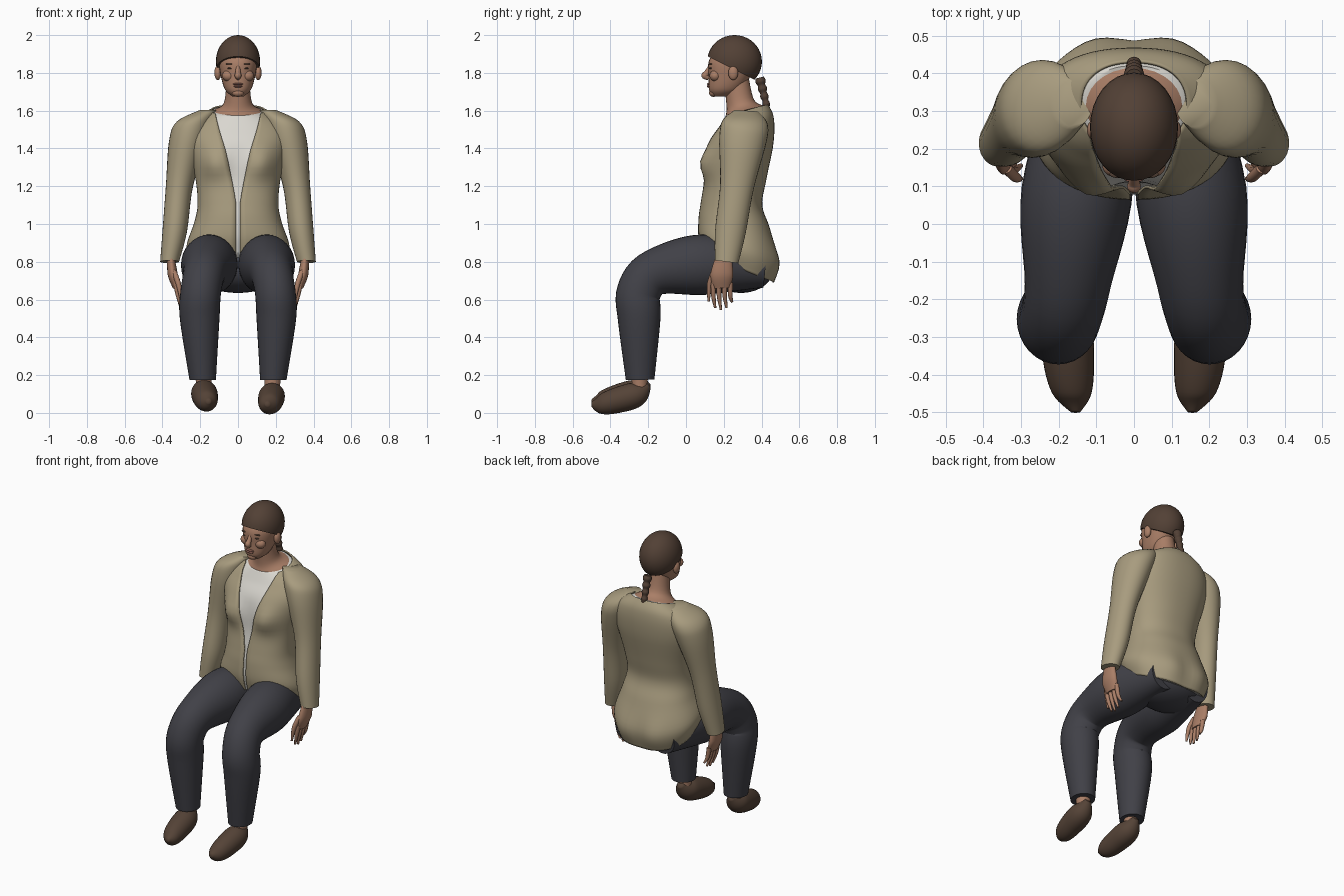
import bpy, bmesh
from math import sin, cos, asin, atan2, pi, exp

cube = bpy.data.objects.get("Cube")
if cube:
    bpy.data.objects.remove(cube)


def material(name, red, green, blue):
    mat = bpy.data.materials.new(name)
    mat.use_nodes = True
    mat.diffuse_color = (red, green, blue, 1)
    shader = mat.node_tree.nodes["Principled BSDF"]
    shader.inputs["Base Color"].default_value = mat.diffuse_color
    shader.inputs["Roughness"].default_value = .8
    return mat


SKIN = material("skin", .4, .21, .135)
LIP = material("lip", .3, .13, .1)
HAIR = material("brown hair", .085, .052, .036)
TAN = material("tan jacket", .39, .33, .21)
WHITE = material("white shirt", .7, .68, .63)
DARK = material("charcoal trousers", .052, .052, .063)
SHOE = material("brown shoe", .09, .056, .038)


def finish(name, bm, mat):
    bmesh.ops.recalc_face_normals(bm, faces=bm.faces)
    mesh = bpy.data.meshes.new(name)
    bm.to_mesh(mesh)
    bm.free()
    mesh.materials.append(mat)
    obj = bpy.data.objects.new(name, mesh)
    bpy.context.collection.objects.link(obj)
    bpy.ops.object.select_all(action="DESELECT")
    obj.select_set(True)
    bpy.context.view_layer.objects.active = obj
    bpy.ops.object.shade_smooth_by_angle(angle=pi / 3)
    return obj


def smooth_points(points, steps=6):
    """Smooth curve through all the given rows of values."""
    out = []
    last = len(points) - 1
    for i in range(last):
        rows = [points[max(0, min(last, i + k))] for k in (-1, 0, 1, 2)]
        for step in range(steps):
            t = step / steps
            out.append([b + t / 2 * (c - a + t * (2 * a - 5 * b + 4 * c - d + t * (3 * (b - c) + d - a)))
                        for a, b, c, d in zip(*rows)])
    return out + [points[last]]


def skin_rings(name, rings, mat, segments=28, gap=None, power=1, bumps=None):
    """Rings hold a centre, half width, and half depth along y and z.
    A gap rule leaves the front open by that half width at each height."""
    bm = bmesh.new()
    loops = []
    for x, y, z, width, deep, rise in rings:
        start = asin(min(1, gap(z) / width) ** (1 / power)) if gap else 0
        loop = []
        for k in range(segments + 1 if gap else segments):
            angle = start + 2 * (pi - start) * k / segments
            s, c = [abs(f) ** power * (1 if f > 0 else -1) for f in (sin(angle), cos(angle))]
            px, py, pz = x + width * s, y - deep * c, z - rise * c
            if bumps:
                py += bumps(abs(px), pz, c)
            loop.append(bm.verts.new((px, py, pz)))
        loops.append(loop)
    for low, high in zip(loops, loops[1:]):
        for k in range(segments):
            j = (k + 1) % len(low)
            bm.faces.new((low[k], low[j], high[j], high[k]))
    if not gap:
        bm.faces.new(loops[0])
        bm.faces.new(loops[-1])
    return finish(name, bm, mat)


def column(name, rows, mat, slope, inset=0, **options):
    """Upright part from rows of height, half width, front and back."""
    rings = []
    for z, width, front, back in smooth_points(rows):
        deep = (back - front) / 2 - inset
        rings.append((0, (front + back) / 2, z, width - inset, deep, deep * slope(z)))
    return skin_rings(name, rings, mat, **options)


def limb(name, path, mat, side=1, ratio=1, lift=0, **options):
    """Tube along a path of x, y, z, radius; ratio is depth over width."""
    points = smooth_points(path)
    rings = []
    for i, (x, y, z, radius) in enumerate(points):
        before, after = points[max(0, i - 1)], points[min(len(points) - 1, i + 1)]
        tilt = atan2(after[1] - before[1], before[2] - after[2])
        deep = radius * ratio
        rings.append((x * side, y, z + lift, radius, deep * cos(tilt), deep * sin(tilt)))
    return skin_rings(name, rings, mat, **options)


def blob(name, place, size, mat, cut=None):
    bm = bmesh.new()
    bmesh.ops.create_uvsphere(bm, u_segments=32, v_segments=20, radius=1)
    bmesh.ops.scale(bm, vec=size, verts=bm.verts)
    bmesh.ops.translate(bm, vec=place, verts=bm.verts)
    if cut:
        everything = bm.verts[:] + bm.edges[:] + bm.faces[:]
        bmesh.ops.bisect_plane(bm, geom=everything, plane_co=cut[0], plane_no=cut[1], clear_inner=True)
        bmesh.ops.holes_fill(bm, edges=[edge for edge in bm.edges if edge.is_boundary])
    return finish(name, bm, mat)


def body_bumps(x, z, c):
    """Bust at the front, cleft seat at the back."""
    if c > 0:
        return -.05 * c * exp(-((x - .13) / .075) ** 2 - ((z - 1.32) / .075) ** 2)
    return -.02 * c * exp(-((x - .11) / .08) ** 2 - ((z - .78) / .1) ** 2)


def body_slope(z):
    """The hem drops towards the back, the collar rises."""
    return 1.3 * (min(0, z - 1.1) + max(0, z - 1.4))


def lapel_gap(z):
    return .01 + .25 * max(0, z - 1.1) ** 1.2


def level(z):
    return 0


def neck_slope(z):
    return .25


# Open jacket over a shirt of the same shape
torso = [(.77, .24, .09, .46), (.87, .27, .07, .48), (1, .23, .07, .44), (1.1, .21, .08, .4),
         (1.23, .22, .1, .42), (1.43, .26, .12, .46), (1.54, .23, .17, .46), (1.6, .14, .2, .43)]
body = dict(segments=56, power=.88, bumps=body_bumps)
jacket = column("jacket_body", torso, TAN, body_slope, gap=lapel_gap, **body)
cloth = jacket.modifiers.new("cloth", "SOLIDIFY")
cloth.thickness = .008
cloth.offset = 0
column("shirt", torso, WHITE, body_slope, inset=.01, **body)
blob("trouser_seat", (0, .29, .755), (.235, .17, .12), DARK)

# Neck and head
column("neck", [(1.6, .128, .21, .415), (1.64, .075, .215, .36), (1.77, .06, .2, .33)], SKIN, neck_slope)
column("head", [(1.675, .03, .145, .23), (1.71, .068, .122, .29), (1.78, .09, .12, .34),
                (1.86, .1, .12, .37), (1.93, .08, .16, .35)], SKIN, level, power=.92)
blob("hair_cap", (0, .257, 1.86), (.117, .145, .14), HAIR, cut=((0, .12, 1.885), (0, .45, .9)))
limb("nose", [(0, .128, 1.835, .01), (0, .11, 1.8, .015), (0, .1, 1.785, .018), (0, .12, 1.77, .01)], SKIN)
blob("upper_lip", (0, .122, 1.741), (.027, .012, .006), LIP)
blob("lower_lip", (0, .123, 1.729), (.023, .013, .007), LIP)
blob("chin", (0, .146, 1.695), (.032, .024, .022), SKIN)

# Braided ponytail with alternating bulges
braid = []
for i in range(11):
    f = i / 10
    braid.append((0, .39 + .05 * f, 1.775 - .2 * f, (.026 - .012 * f) * (1.1 if i % 2 else .85)))
limb("ponytail", braid, HAIR, segments=16)

for side, label in ((1, "left"), (-1, "right")):
    # Ear, eye, brow and cheek
    blob(label + "_ear", (side * .107, .25, 1.8), (.018, .026, .038), SKIN)
    blob(label + "_eye", (side * .04, .133, 1.824), (.017, .01, .005), HAIR)
    blob(label + "_eyebrow", (side * .042, .132, 1.847), (.023, .01, .004), HAIR)
    blob(label + "_cheek", (side * .05, .155, 1.785), (.034, .03, .03), SKIN)

    # Sleeve, palm and fingers
    limb(label + "_sleeve", [(.16, .32, 1.6, .05), (.23, .315, 1.54, .095), (.265, .3, 1.44, .1),
                             (.31, .27, 1.2, .072), (.335, .235, .96, .065), (.362, .215, .8, .05)],
         TAN, side, ratio=1.25)
    limb(label + "_palm", [(.355, .2, .82, .02), (.345, .19, .73, .027), (.325, .19, .66, .02)],
         SKIN, side, ratio=2.2)
    for i, finger in enumerate(("index", "middle", "ring", "little")):
        y = .145 + .03 * i
        tip = .545 + .01 * (i - 1) ** 2
        limb(f"{label}_{finger}_finger", [(.33, y, .69, .014), (.317, y, .62, .012), (.3, y + .01, tip, .006)],
             SKIN, side, segments=12)
    limb(label + "_thumb", [(.34, .15, .75, .016), (.315, .125, .68, .014), (.3, .12, .59, .006)],
         SKIN, side, segments=12)

    # Trouser leg from hip over the knee to the hem
    limb(label + "_trouser_leg", [(.12, .42, .76, .09), (.15, .1, .785, .148), (.175, -.16, .745, .115),
                                  (.197, -.25, .64, .108), (.203, -.248, .5, .105), (.187, -.243, .175, .07)],
         DARK, side, ratio=1.08, segments=32)

    # Ankle and shoe, the right foot a little higher
    lift = 0 if side > 0 else .015
    limb(label + "_ankle", [(.185, -.245, .25, .045), (.18, -.245, .1, .04)], SKIN, side, lift=lift)
    limb(label + "_shoe", [(.182, -.2, .15, .02), (.18, -.26, .1, .065), (.174, -.36, .068, .068),
                           (.165, -.45, .045, .052), (.155, -.5, .047, .012)], SHOE, side, lift=lift)
